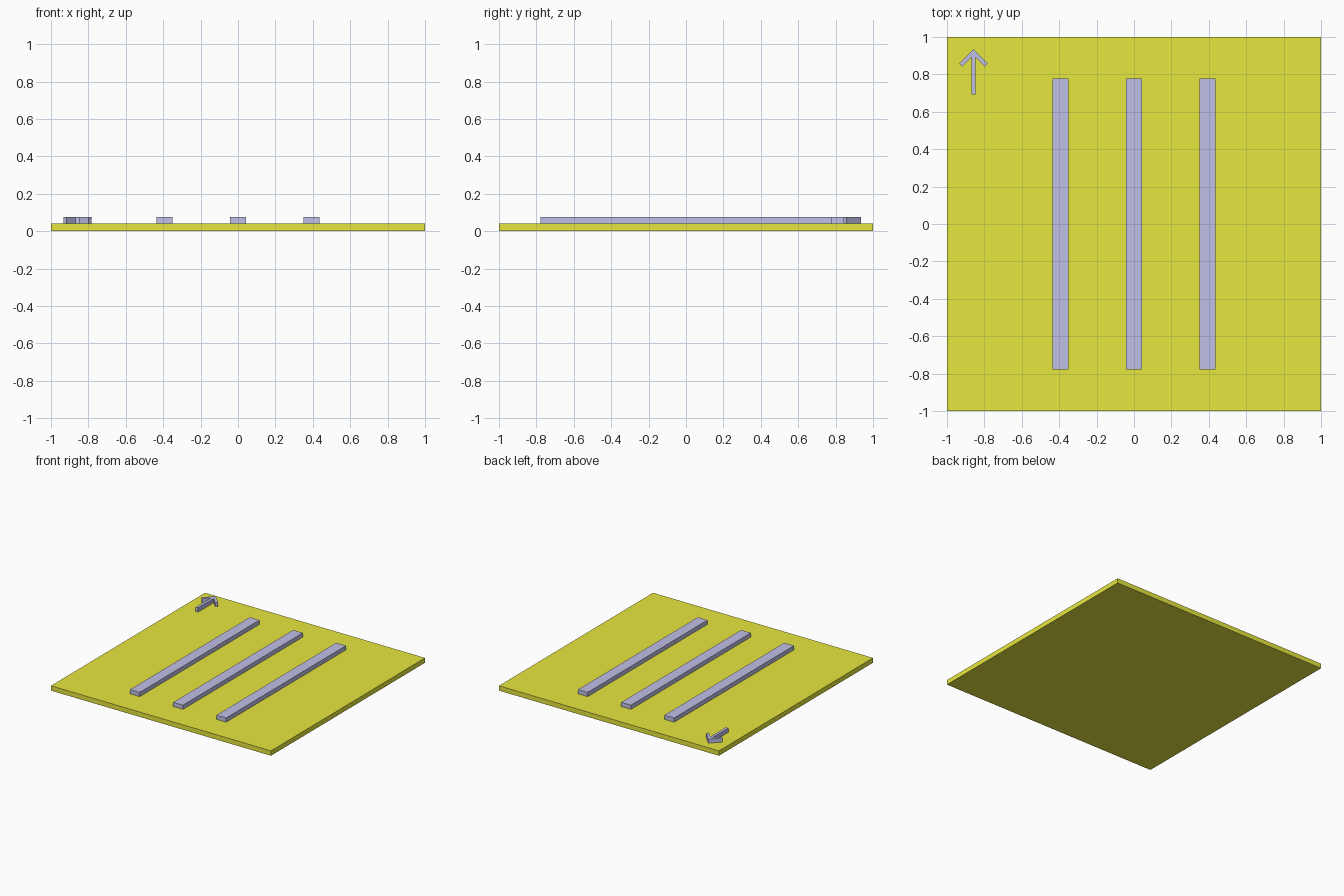
import bpy
import bmesh

if "Cube" in bpy.data.objects:
    bpy.data.objects.remove(bpy.data.objects["Cube"])


def material(name, color):
    mat = bpy.data.materials.new(name)
    mat.diffuse_color = (*color, 1)
    mat.use_nodes = True
    mat.node_tree.nodes["Principled BSDF"].inputs["Base Color"].default_value = mat.diffuse_color
    return mat


def extrude_outline(name, outline, z0, z1, mat):
    """Closed flat outline (counter-clockwise) raised from z0 to z1."""
    bm = bmesh.new()
    face = bm.faces.new([bm.verts.new((x, y, z0)) for x, y in outline])
    top = bmesh.ops.extrude_face_region(bm, geom=[face], use_keep_orig=True)
    verts = [g for g in top["geom"] if isinstance(g, bmesh.types.BMVert)]
    bmesh.ops.translate(bm, vec=(0, 0, z1 - z0), verts=verts)
    bmesh.ops.recalc_face_normals(bm, faces=bm.faces)
    mesh = bpy.data.meshes.new(name)
    bm.to_mesh(mesh)
    bm.free()
    mesh.materials.append(mat)
    obj = bpy.data.objects.new(name, mesh)
    bpy.context.collection.objects.link(obj)
    return obj


def slab(name, cx, half_x, half_y, z0, z1, mat):
    outline = [(cx - half_x, -half_y), (cx + half_x, -half_y),
               (cx + half_x, half_y), (cx - half_x, half_y)]
    return extrude_outline(name, outline, z0, z1, mat)


yellow = material("yellow", (0.8, 0.8, 0.05))
violet = material("violet", (0.53, 0.53, 0.8))
PLATE_TOP, RAISED_TOP = 0.04, 0.075

# Base plate
slab("base_plate", 0, 1, 1, 0, PLATE_TOP, yellow)

# Three raised bars
for i, x in enumerate((-0.393, 0, 0.393)):
    slab(f"bar_{i + 1}", x, 0.044, 0.778, PLATE_TOP, RAISED_TOP, violet)

# Direction arrow: right half of the outline, mirrored about its shaft
AX = -0.858
half = [(0.011, 0.692), (0.011, 0.892), (0.060, 0.843), (0.076, 0.859)]
arrow = ([(AX + x, y) for x, y in half] + [(AX, 0.935)]
         + [(AX - x, y) for x, y in reversed(half)])
extrude_outline("direction_arrow", arrow, PLATE_TOP, RAISED_TOP, violet)
